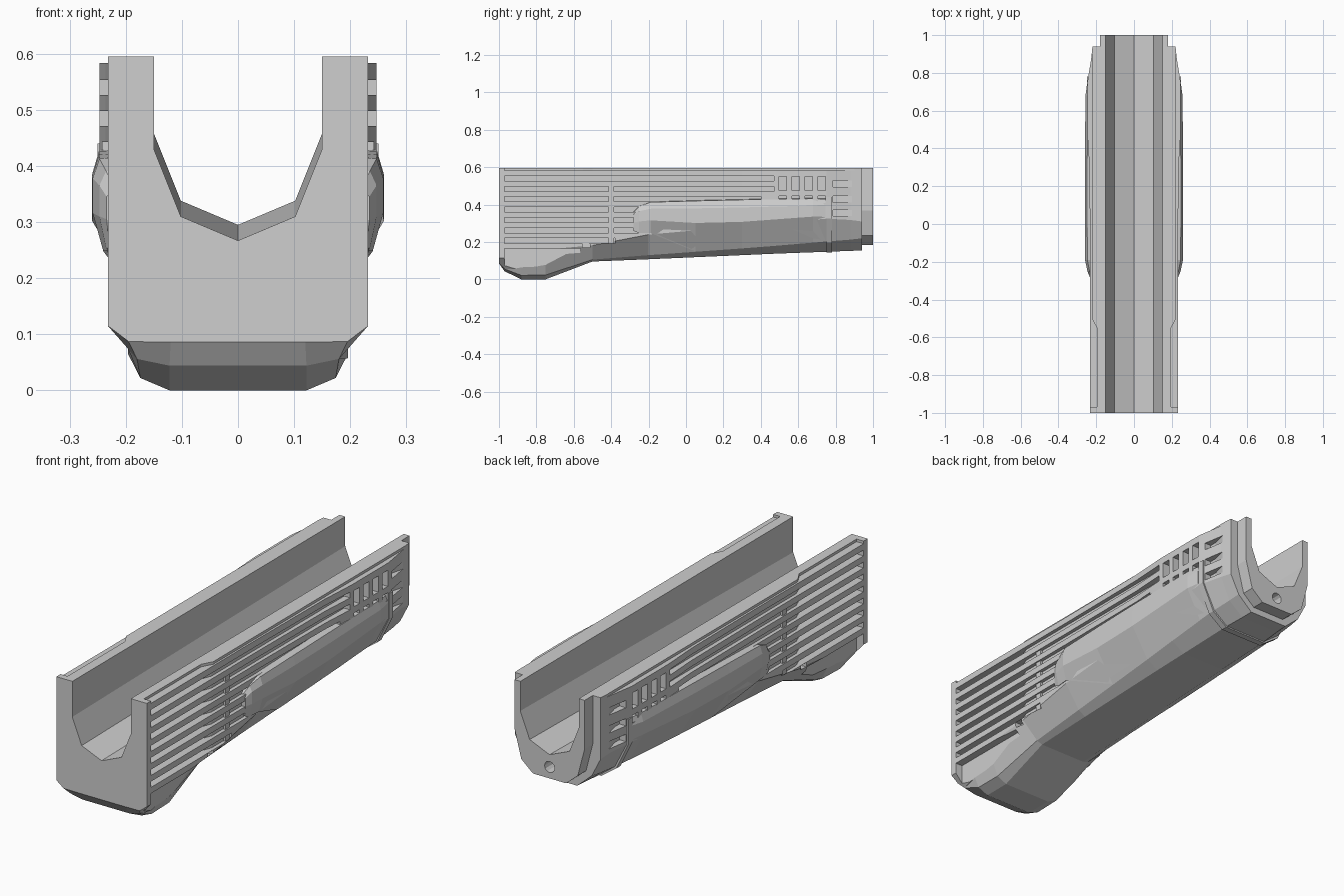
import bpy, bmesh, math
from mathutils import Matrix

TOP = 0.595
grey = bpy.data.materials.new("plain_grey")
grey.diffuse_color = (0.62, 0.62, 0.62, 1)


def make_object(name, bm, helper=False):
    bmesh.ops.recalc_face_normals(bm, faces=bm.faces)
    mesh = bpy.data.meshes.new(name)
    bm.to_mesh(mesh)
    bm.free()
    ob = bpy.data.objects.new(name, mesh)
    bpy.context.collection.objects.link(ob)
    mesh.materials.append(grey)
    if helper:
        ob.hide_render = True
        ob.hide_viewport = True
        ob.display_type = 'WIRE'
    return ob


def loft(bm, sections):
    """Skin closed loops of equal length and cap both ends."""
    rings = [[bm.verts.new(p) for p in s] for s in sections]
    n = len(rings[0])
    for a, b in zip(rings, rings[1:]):
        for i in range(n):
            j = (i + 1) % n
            bm.faces.new((a[i], a[j], b[j], b[i]))
    bm.faces.new(rings[0])
    bm.faces.new(rings[-1][::-1])


def plan_prism(bm, plan, z0, z1):
    """Extrude a plan outline vertically, on both sides of the model."""
    for s in (1, -1):
        loft(bm, [[(s * x, y, z) for x, y in plan] for z in (z0, z1)])


def side_box(bm, x0, x1, y0, y1, z0, z1):
    plan_prism(bm, [(x0, y0), (x1, y0), (x1, y1), (x0, y1)], z0, z1)


def body_section(y, w, z1, x2, z2, x3, z3):
    """U-shaped section with an angled channel that climbs to the rear."""
    half = [(w, TOP), (w, z1), (x2, z2), (x3, z3)]
    rise = 0.028 * (y + 1) / 2
    inner = [(0.15, TOP), (0.15, 0.43 + rise), (0.102, 0.31 + rise)]
    loop = half + [(-x, z) for x, z in half[::-1]]
    loop += [(-x, z) for x, z in inner] + [(0, 0.267 + rise)] + inner[::-1]
    return [(x, y, z) for x, z in loop]


# Main trough with front foot, rear flare and stepped tail
bm = bmesh.new()
loft(bm, [body_section(*s) for s in (
    (-1.00, 0.232, 0.115, 0.195, 0.087, 0.120, 0.086),
    (-0.97, 0.232, 0.115, 0.180, 0.056, 0.122, 0.044),
    (-0.88, 0.232, 0.135, 0.174, 0.022, 0.122, 0.000),
    (-0.75, 0.232, 0.160, 0.172, 0.024, 0.122, 0.001),
    (-0.50, 0.232, 0.182, 0.150, 0.106, 0.120, 0.096),
    (-0.20, 0.232, 0.240, 0.157, 0.130, 0.120, 0.108),
    (0.30, 0.236, 0.285, 0.172, 0.166, 0.115, 0.130),
    (0.48, 0.247, 0.300, 0.178, 0.180, 0.112, 0.138),
    (0.75, 0.247, 0.325, 0.184, 0.203, 0.110, 0.148),
    (0.88, 0.226, 0.318, 0.178, 0.213, 0.102, 0.153),
    (0.94, 0.220, 0.310, 0.174, 0.220, 0.100, 0.155),
    (0.94, 0.180, 0.370, 0.145, 0.236, 0.085, 0.185),
    (1.00, 0.180, 0.370, 0.145, 0.236, 0.085, 0.185))])
body = make_object("handguard_body", bm)

# Long cooling grooves and the recessed shoulder along the top edge
bm = bmesh.new()


def groove(z0, z1, y_end, deep=0.196, shallow=0.215):
    plan = [(0.3, -0.97), (deep, -0.97)]
    if y_end > -0.5:
        plan += [(deep, -0.55), (shallow, -0.5), (shallow, y_end)]
    else:
        plan += [(deep, y_end)]
    plan_prism(bm, plan + [(0.3, y_end)], z0, z1)


groove(0.583, 0.65, 0.90, shallow=0.223)
for i, y_end in enumerate((0.47, 0.47, 0.40, -0.18, -0.22, -0.24, -0.38)):
    zc = 0.540 - 0.0555 * i
    groove(zc - 0.0135, zc + 0.0135, y_end)

# Inset flank of the foot, below the lowest slat
groove(0.03, 0.1655, -0.565)

# Two rows of rear pockets
for i in range(4):
    y = 0.498 + 0.069 * i
    side_box(bm, 0.205, 0.3, y, y + 0.04, 0.475, 0.55)
    side_box(bm, 0.205, 0.3, y, y + 0.04, 0.41, 0.446)

# Rear slots that run out in the taper
for zc in (0.512, 0.428, 0.355):
    plan_prism(bm, [(0.3, 0.785), (0.208, 0.785), (0.208, 0.82), (0.226, 0.89), (0.3, 0.89)],
               zc - 0.017, zc + 0.017)

# Side notches below the slats
side_box(bm, 0.2, 0.3, -0.553, -0.512, 0.17, 0.193)
grooves = make_object("groove_cutter", bm, helper=True)

# Rear pin hole
bm = bmesh.new()
bmesh.ops.create_cone(
    bm, cap_ends=True, segments=12, radius1=0.026, radius2=0.026, depth=0.2,
    matrix=Matrix.Translation((0, 1.0, 0.238)) @ Matrix.Rotation(math.pi / 2, 4, 'X'))
hole = make_object("pin_hole_cutter", bm, helper=True)

for cutter in (grooves, hole):
    mod = body.modifiers.new(cutter.name, 'BOOLEAN')
    mod.operation = 'DIFFERENCE'
    mod.solver = 'EXACT'
    mod.object = cutter

# Swollen palm grips: y, top z, width, upper and lower ridge z, lower edge x, z
bm = bmesh.new()
for s in (1, -1):
    loft(bm, [[(s * x, y, z) for x, z in (
        (0.19, zt), (w - 0.012, zt - 0.004), (w, zb), (w, zc), (xd, zd), (0.16, zd + 0.05))]
        for y, zt, w, zb, zc, xd, zd in (
            (-0.28, 0.365, 0.234, 0.345, 0.305, 0.230, 0.260),
            (-0.25, 0.395, 0.247, 0.365, 0.310, 0.234, 0.248),
            (-0.19, 0.417, 0.259, 0.378, 0.316, 0.240, 0.248),
            (0.05, 0.424, 0.260, 0.380, 0.302, 0.168, 0.150),
            (0.30, 0.430, 0.260, 0.385, 0.308, 0.174, 0.167),
            (0.68, 0.436, 0.257, 0.395, 0.336, 0.184, 0.198),
            (0.745, 0.434, 0.248, 0.400, 0.335, 0.185, 0.204))])
make_object("palm_swells", bm)

# Thin band around the rear of the belly
bm = bmesh.new()
outer = [(0.250, 0.44), (0.250, 0.325), (0.189, 0.198), (0.112, 0.143)]
inner = [(0.20, 0.44), (0.20, 0.33), (0.16, 0.24), (0.10, 0.2)]
loop = (outer + [(-x, z) for x, z in outer[::-1]]
        + [(-x, z) for x, z in inner] + inner[::-1])
loft(bm, [[(x, y, z) for x, z in loop] for y in (0.75, 0.78)])
make_object("rear_band", bm)

# Small pegs bridging the grooves
bm = bmesh.new()
for i in range(1, 7):
    zc = 0.540 - 0.0555 * i
    side_box(bm, 0.2, 0.226, -0.415, -0.385, zc - 0.014, zc + 0.014)
make_object("groove_pegs", bm)
